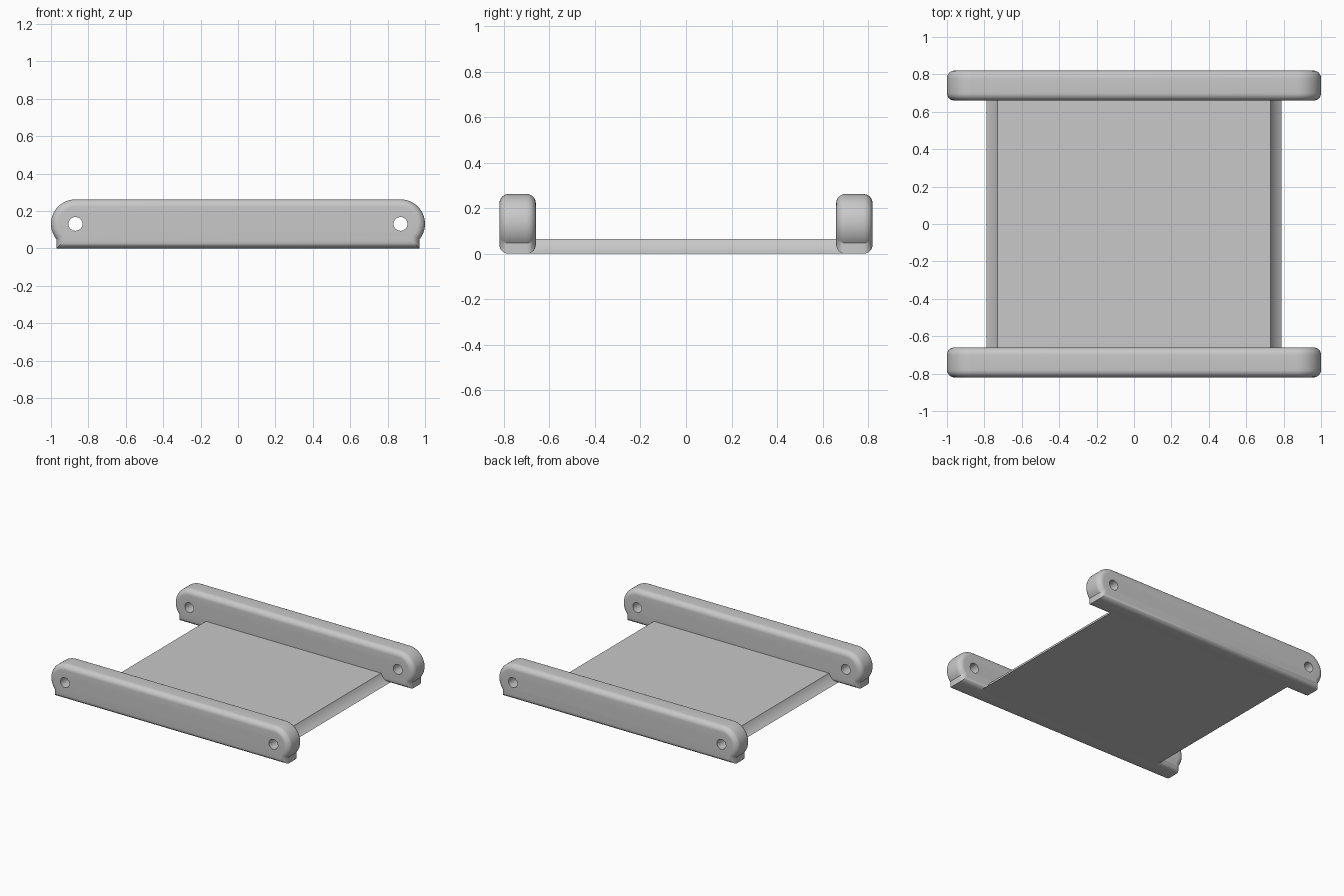
import bpy
import bmesh
from math import acos, cos, sin, pi, sqrt

cube = bpy.data.objects.get("Cube")
if cube:
    bpy.data.objects.remove(cube, do_unlink=True)

grey = bpy.data.materials.new("plain grey")
grey.use_nodes = True
COLOUR = (0.58, 0.58, 0.58, 1)
grey.diffuse_color = COLOUR
grey.node_tree.nodes["Principled BSDF"].inputs["Base Color"].default_value = COLOUR

# Shared sizes
PIVOT_X, PIVOT_Z = 0.869, 0.131  # centre of the rounded rail ends and pin holes
END_R, FOOT_X = 0.131, 0.97      # rail end radius, half length of the foot
INNER, OUTER = 0.66, 0.82        # rail faces along y
FILLET, HOLE_R, CLEARANCE = 0.04, 0.037, 0.154
PLATE_TOP = 0.065


def arc(cx, cz, r, start, end, steps):
    angles = [start + (end - start) * i / steps for i in range(steps + 1)]
    return [(cx + r * cos(a), cz + r * sin(a)) for a in angles]


def mirrored(half):
    """Close a right-hand outline with its mirror image."""
    return half + [(-x, z) for x, z in reversed(half)]


def loft(name, sections):
    """Join (y, outline) sections into a closed solid."""
    bm = bmesh.new()
    rings = [[bm.verts.new((x, y, z)) for x, z in pts] for y, pts in sections]
    n = len(rings[0])
    for a, b in zip(rings, rings[1:]):
        for i in range(n):
            j = (i + 1) % n
            bm.faces.new((a[i], a[j], b[j], b[i]))
    bm.faces.new(rings[0])
    bm.faces.new(rings[-1])
    bmesh.ops.recalc_face_normals(bm, faces=bm.faces)
    mesh = bpy.data.meshes.new(name)
    bm.to_mesh(mesh)
    bm.free()
    obj = bpy.data.objects.new(name, mesh)
    mesh.materials.append(grey)
    bpy.context.collection.objects.link(obj)
    return obj


def activate(obj):
    bpy.ops.object.select_all(action='DESELECT')
    obj.select_set(True)
    bpy.context.view_layer.objects.active = obj


def rail_outline(d):
    """Rail side profile, inset by d."""
    r = END_R - d
    start = -acos((FOOT_X - d - PIVOT_X) / r)
    return mirrored([(FOOT_X - d, d)] + arc(PIVOT_X, PIVOT_Z, r, start, pi / 2, 28))


def drill(rail, y):
    """Cut the two pin holes through a rail."""
    for x in (-PIVOT_X, PIVOT_X):
        circle = arc(x, PIVOT_Z, HOLE_R, 0, 2 * pi, 32)[:-1]
        cutter = loft("hole_cutter", [(y - 0.2, circle), (y + 0.2, circle)])
        cutter.hide_render = True
        mod = rail.modifiers.new("pin_hole", 'BOOLEAN')
        mod.operation, mod.solver, mod.object = 'DIFFERENCE', 'EXACT', cutter
        activate(rail)
        bpy.ops.object.modifier_apply(modifier=mod.name)
        bpy.data.objects.remove(cutter, do_unlink=True)


# Side rails: rim lists (distance from the rail's middle, inset), face to edge
mid, half = (INNER + OUTER) / 2, (OUTER - INNER) / 2
quarter = [pi / 2 * i / 8 for i in range(9)]
rim = [(half - FILLET * (1 - cos(a)), FILLET * (1 - sin(a))) for a in quarter]
parts = []
for name, y in (("front_rail", -mid), ("back_rail", mid)):
    sections = [(y - o, rail_outline(d)) for o, d in rim]
    sections += [(y + o, rail_outline(d)) for o, d in reversed(rim)]
    rail = loft(name, sections)
    drill(rail, y)
    parts.append(rail)

# Floor plate, its ends hollowed concentric with the pin holes
reach = [acos(-sqrt(1 - ((PIVOT_Z - z) / CLEARANCE) ** 2)) for z in (0, PLATE_TOP)]
plate = mirrored(arc(PIVOT_X, PIVOT_Z, CLEARANCE, -reach[0], -reach[1], 10))
plate_end = INNER + FILLET
parts.append(loft("floor_plate", [(-plate_end, plate), (plate_end, plate)]))

for part in parts:
    activate(part)
    bpy.ops.object.shade_smooth_by_angle(angle=pi / 6)
